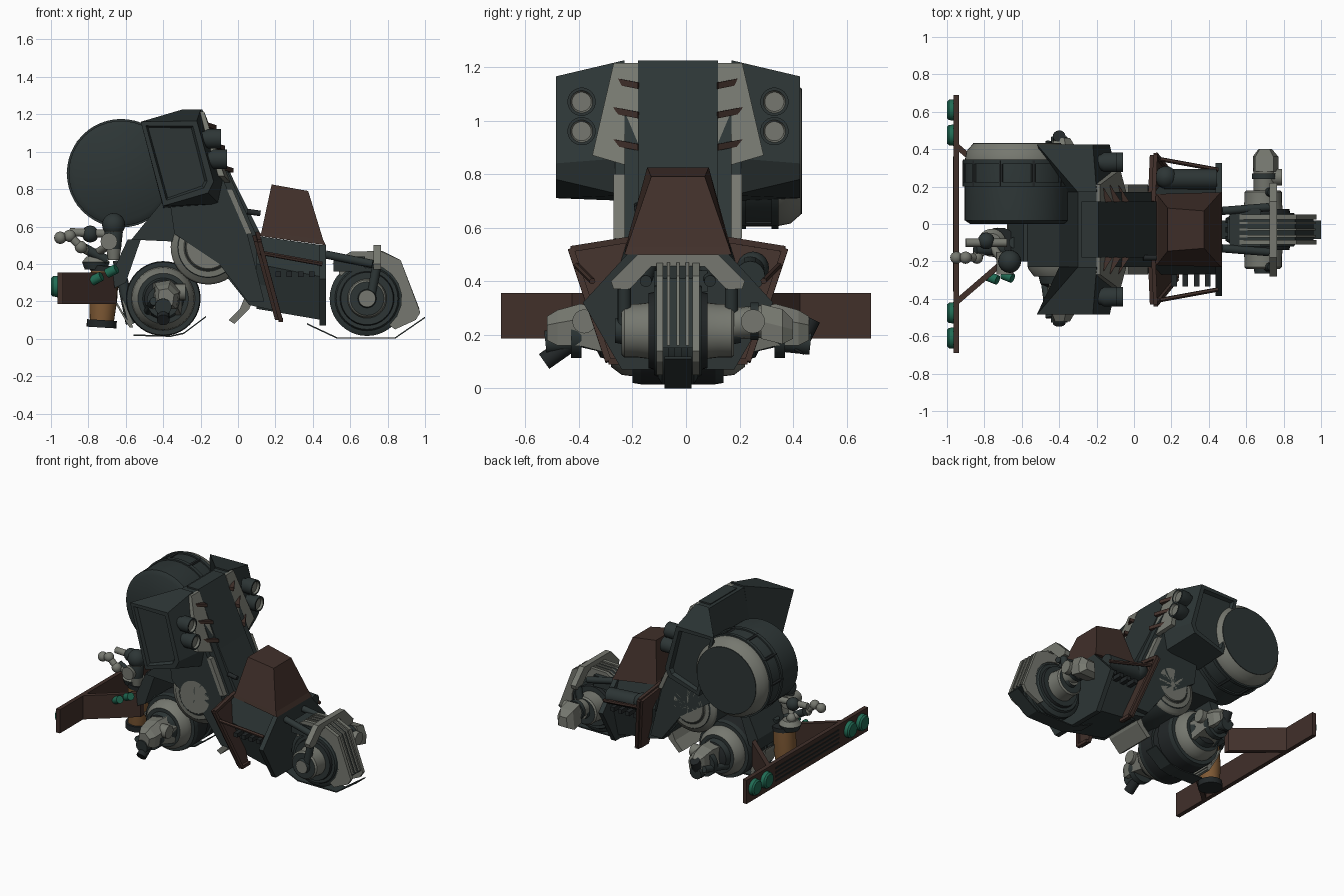
import bpy, bmesh, math
from mathutils import Vector

cube = bpy.data.objects.get("Cube")
if cube:
    bpy.data.objects.remove(cube, do_unlink=True)

Y0 = -0.03   # centre plane of the vehicle
SIDES = (("right", -1), ("left", 1))


def material(name, rgb):
    m = bpy.data.materials.new(name)
    m.use_nodes = True
    m.diffuse_color = (*rgb, 1)
    m.node_tree.nodes["Principled BSDF"].inputs["Base Color"].default_value = (*rgb, 1)
    return m


DARK = material("dark slate", (0.026, 0.036, 0.036))
BLACK = material("near black", (0.016, 0.02, 0.021))
GREY = material("warm grey", (0.18, 0.187, 0.16))
BROWN = material("brown", (0.052, 0.029, 0.023))
ORANGE = material("orange", (0.21, 0.1, 0.035))
GREEN = material("teal green", (0.015, 0.15, 0.09))


def finish(name, bm, mats, smooth=False):
    bmesh.ops.recalc_face_normals(bm, faces=bm.faces)
    me = bpy.data.meshes.new(name)
    bm.to_mesh(me)
    bm.free()
    ob = bpy.data.objects.new(name, me)
    bpy.context.collection.objects.link(ob)
    for m in mats:
        me.materials.append(m)
    if smooth:
        bpy.ops.object.select_all(action="DESELECT")
        ob.select_set(True)
        bpy.context.view_layer.objects.active = ob
        bpy.ops.object.shade_smooth_by_angle(angle=math.radians(35))


def loft(name, sections, mat, inset=0):
    """Skin a row of equal-length outlines and close both ends."""
    bm = bmesh.new()
    rings = [[bm.verts.new(p) for p in s] for s in sections]
    n = len(rings[0])
    for a, b in zip(rings, rings[1:]):
        for i in range(n):
            bm.faces.new((a[i], a[(i + 1) % n], b[(i + 1) % n], b[i]))
    bm.faces.new(rings[0])
    end = bm.faces.new(rings[-1])
    if inset:
        bmesh.ops.recalc_face_normals(bm, faces=bm.faces)
        bmesh.ops.inset_region(bm, faces=[end], thickness=inset, depth=0)
        bmesh.ops.inset_region(bm, faces=[end], thickness=inset * 0.4, depth=-inset * 0.7)
    finish(name, bm, [mat])


def prism(name, pts, y0, y1, mat):
    loft(name, [[(x, y, z) for x, z in pts] for y in (y0, y1)], mat)


def plate(name, pts, x0, x1, mat, lean=0):
    """Outline in y and z, extruded along x; lean shears x by height."""
    loft(name, [[(x + lean * z, y, z) for y, z in pts] for x in (x0, x1)], mat)


def strip(name, pts, y0, y1, mat, t=0.012):
    prism(name, pts + [(x, z + t) for x, z in reversed(pts)], y0, y1, mat)


def box(name, lo, hi, mat):
    prism(name, [(lo[0], lo[2]), (hi[0], lo[2]), (hi[0], hi[2]), (lo[0], hi[2])], lo[1], hi[1], mat)


def lathe(name, origin, axis, rows, mats, n=32):
    """Rows of (distance, radius) about an axis; one material per band, or one for all."""
    o, d = Vector(origin), Vector(axis).normalized()
    u = d.orthogonal().normalized()
    v = d.cross(u)
    bm = bmesh.new()
    rings = [[bm.verts.new(o + d * h + (u * math.cos(k * math.tau / n) + v * math.sin(k * math.tau / n)) * r)
              for k in range(n)] for h, r in rows]
    palette = list(dict.fromkeys(mats))
    for j, (a, b) in enumerate(zip(rings, rings[1:])):
        for i in range(n):
            f = bm.faces.new((a[i], a[(i + 1) % n], b[(i + 1) % n], b[i]))
            f.material_index = palette.index(mats[min(j, len(mats) - 1)])
    bm.faces.new(rings[0]).material_index = palette.index(mats[0])
    bm.faces.new(rings[-1]).material_index = palette.index(mats[-1])
    finish(name, bm, palette, True)


def rod(name, a, b, r, mat, n=16):
    a, b = Vector(a), Vector(b)
    lathe(name, a, b - a, [(0, r), ((b - a).length, r)], [mat], n)


def ball(name, c, r, mat):
    rows = [(-math.cos(t * math.pi / 10) * r, max(math.sin(t * math.pi / 10) * r, r * 0.05)) for t in range(11)]
    lathe(name, c, (0, 0, 1), rows, [mat], 16)


# Sloping dark body, grey strips on its front slope and a raised centre panel
spine = [(-.3, 1.215), (-.2, 1.215), (.1, .55), (.2, .15), (.06, .18), (-.1, .38), (-.35, .52), (-.57, .53), (-.4, .74)]
prism("spine", spine, Y0 - .2, Y0 + .2, DARK)
prism("neck_flank", [(-.29, 1.2), (-.235, 1.2), (.05, .56), (.14, .2), (.05, .2), (-.1, .4), (-.34, .56), (-.36, .7)],
      Y0 - .235, Y0 + .235, DARK)
prism("neck_panel", [(-.28, 1.225), (-.19, 1.225), (-.02, .84), (.12, .56), (.05, .56)], Y0 - .15, Y0 + .15, DARK)

# Swept cheeks of the head, fins and lamps
inner = [(-.3, 1.225), (-.2, 1.225), (-.07, .86), (-.1, .72), (-.4, .7)]
outer = [(-.52, 1.16), (-.22, 1.165), (-.13, .84), (-.16, .78), (-.4, .71)]
for tag, s in SIDES:
    loft("head_cheek_" + tag, [[(x, Y0 + s * .2, z) for x, z in inner],
                               [(x, Y0 + s * .455, z) for x, z in outer]], DARK, .035)
    loft("cheek_grey_face_" + tag, [[(-.193 + dx, Y0 + s * .15, 1.215), (-.193 + dx, Y0 + s * .24, 1.215),
                                     (-.085 + dx, Y0 + s * .32, .87), (-.04 + dx, Y0 + s * .15, .82)]
                                    for dx in (-.03, .012)], GREY)
    prism("neck_grey_strip_" + tag, [(-.06, .8), (-.03, .8), (.075, .56), (.045, .56)], Y0 + s * .15, Y0 + s * .24, GREY)
    for x, z in ((-.16, 1.13), (-.115, 1.02), (-.07, .9)):
        loft("neck_fin_" + tag, [[(x - .04, Y0 + s * .14, z + h), (x + .045, Y0 + s * .15, z + h),
                                  (x - .02, Y0 + s * .25, z + h + .02)] for h in (-.012, .012)], BROWN)
    for x, z in ((-.25, 1.07), (-.22, .96)):
        lathe("head_lamp_" + tag, (x, Y0 + s * .36, z), (1, 0, 0),
              [(0, .035), (.07, .04), (.09, .053), (.16, .053), (.16, .042), (.145, .036)],
              [DARK, DARK, DARK, DARK, GREY], 20)

# Side tank with grey shoulder and ribs
lathe("tank", (-.625, .0, .885), (0, 1, 0),
      [(0, .25), (.02, .28), (.34, .28), (.39, .27), (.43, .235), (.434, .235)], [DARK, DARK, GREY, GREY, DARK], 48)
for y in (.2, .32):
    lathe("tank_rib", (-.625, y, .885), (0, 1, 0), [(0, .28), (0, .29), (.025, .29), (.025, .28)], [DARK], 48)
for k in range(10):
    a = k * math.tau / 10
    x, z = -.625 + math.cos(a) * .28, .885 + math.sin(a) * .28
    rod("tank_rung", (x, .2, z), (x, .34, z), .012, BLACK, n=6)

# Middle drive hub
hub = [(-.235, .02), (-.235, .115), (-.23, .12), (-.23, .125), (-.225, .13), (-.222, .16), (-.215, .165), (-.205, .19), (-.19, .2)]
lathe("drive_hub", (-.16, Y0, .49), (0, 1, 0), hub + [(-d, r) for d, r in reversed(hub)],
      [GREY, GREY, DARK, GREY, GREY, DARK, GREY, GREY, DARK, GREY, GREY, DARK, GREY, GREY, DARK, GREY, GREY], 40)

# Rear drum wheel with outriggers and pegs
RX, RZ = -.4, .215
rear = [(-.31, .06), (-.29, .1), (-.25, .11), (-.25, .135), (-.21, .165), (-.17, .17), (-.17, .195), (-.14, .2), (-.03, .2), (-.03, .185)]
lathe("rear_wheel", (RX, Y0, RZ), (0, 1, 0), rear + [(-d, r) for d, r in reversed(rear)],
      [BLACK, DARK, DARK, GREY, GREY, DARK, DARK, BLACK, DARK, BLACK, DARK, BLACK, DARK, DARK, GREY, GREY, DARK, DARK, BLACK], 40)
for tag, s in SIDES:
    loft("outrigger_" + tag, [[(RX + .01 + dx * w, Y0 + s * y, z + dz * w) for dx, dz in ((-1, -1), (1, -1), (1.2, .4), (.4, 1.2), (-.8, 1))]
                              for y, z, w in ((.24, .21, .085), (.37, .23, .07), (.45, .22, .06), (.49, .22, .04))], GREY)
    lathe("outrigger_collar_" + tag, (RX, Y0, .2), (0, s, 0), [(.36, .07), (.36, .088), (.4, .088), (.4, .07)], [DARK], 20)
    rod("outrigger_cap_" + tag, (RX + .03, Y0 + s * .35, .25), (RX + .12, Y0 + s * .35, .25), .045, GREY)
    rod("peg_joint_" + tag, (RX, Y0 + s * .4, .18), (RX, Y0 + s * .495, .17), .045, DARK)
    rod("outrigger_strut_" + tag, (RX - .08, Y0 + s * .25, .15), (RX - .05, Y0 + s * .47, .2), .022, DARK)
rod("right_peg", (RX, Y0 - .4, .17), (RX, Y0 - .5, .1), .034, BLACK)
rod("left_peg", (RX, Y0 + .44, .14), (RX, Y0 + .5, .26), .034, BLACK)
strip("rear_skid", [(-.56, .015), (-.36, .01), (-.29, .025), (-.17, .115)], Y0 - .05, Y0 + .05, DARK, .008)
strip("rear_guard", [(-.68, .24), (-.65, .18), (-.58, .06), (-.56, .06), (-.62, .2)], Y0 - .1, Y0 + .1, GREY, .02)
prism("belly_hook", [(-.05, .1), (.01, .16), (.06, .28), (.11, .28), (.06, .16), (-.02, .08)], Y0 - .14, Y0 + .14, GREY)

# Front chassis, bulkhead and rails
loft("front_chassis", [[(x, Y0 + y, z) for y, z in ((-a, top), (a, top), (b, mid), (c, low), (-c, low), (-b, mid))]
                       for x, a, b, c, top, mid, low in ((.1, .19, .24, .15, .55, .4, .16), (.45, .17, .24, .18, .5, .33, .1))], DARK)
hexagon = [(-.19, .5), (.19, .5), (.355, .32), (.21, .07), (-.21, .07), (-.355, .32)]
plate("front_bulkhead", [(Y0 + y, z) for y, z in hexagon], .435, .47, DARK)
rod("left_tube", (.16, Y0 + .27, .44), (.44, Y0 + .27, .42), .055, DARK)
ball("left_tube_end", (.17, Y0 + .28, .45), .06, DARK)
for tag, s in SIDES:
    rod("side_rail_" + tag, (.12, Y0 + s * .38, .46), (.45, Y0 + s * .32, .4), .012, BROWN, n=6)
    for k in range(4):
        box("side_slat_" + tag, (.2 + k * .06, Y0 + s * .27 - .035, .33), (.23 + k * .06, Y0 + s * .27 + .035, .36), BLACK)
    # Leaning brown leg shield with raised frame
    shield = [(.15, .56), (.4, .52), (.26, .1), (.17, .1)]
    plate("leg_shield_" + tag, [(Y0 + s * y, z) for y, z in shield], .225, .25, BROWN, -.27)
    for (ya, za), (yb, zb) in zip(shield, shield[1:]):
        rod("shield_frame_" + tag, (.255 - .27 * za, Y0 + s * ya, za), (.255 - .27 * zb, Y0 + s * yb, zb), .016, BROWN, n=4)

# Brown hood
loft("hood", [[(x0, Y0 - w, z0), (x1, Y0 - w2, z1), (x1, Y0 + w2, z1), (x0, Y0 + w, z0)]
              for x0, x1, w, w2, z0, z1 in ((.11, .47, .19, .2, .55, .5), (.125, .455, .185, .19, .57, .53),
                                            (.18, .375, .115, .1, .825, .79))], BROWN)
rod("hood_handle", (.05, Y0 - .15, .68), (.12, Y0 - .15, .67), .015, BLACK)

# Front wheel, guard and hubs
FX, FZ = .69, .215
tyre = [(-.075, .12), (-.075, .175), (-.06, .2), (-.035, .2), (-.035, .185), (-.015, .185), (-.015, .2)]
lathe("front_wheel", (FX, Y0, FZ), (0, 1, 0), tyre + [(-d, r) for d, r in reversed(tyre)], [DARK], 40)
arc = [(FX + .185 * math.cos(math.radians(a)), FZ + .185 * math.sin(math.radians(a))) for a in range(-50, 141, 19)]
guard = [(.52, .41), (.6, .465), (.76, .47), (.87, .42), (.975, .14), (.95, .1), (.84, .05)]
crest = [(.5, .4), (.6, .455), (.76, .46), (.86, .41), (.96, .15), (.9, .15), (.83, .37), (.75, .42), (.6, .42)]
prism("guard_crest", crest, Y0 - .055, Y0 + .055, DARK)
for y in (-.035, 0, .035):
    prism("crest_rib", [(x + .01, z + .01) for x, z in crest], Y0 + y - .006, Y0 + y + .006, GREY)
for tag, s in SIDES:
    prism("wheel_guard_" + tag, guard + arc, Y0 + s * .055, Y0 + s * .08, GREY)
    lathe("front_hub_" + tag, (FX, Y0, FZ), (0, s, 0),
          [(.07, .175), (.09, .165), (.09, .145), (.11, .14), (.11, .105), (.15, .1), (.2, .1), (.21, .09), (.21, .05), (.235, .045)],
          [DARK, DARK, BLACK, DARK, GREY, GREY, GREY, DARK, DARK, GREY], 32)
    rod("fork_arm_" + tag, (.47, Y0 + s * .1, .45), (.72, Y0 + s * .12, .4), .022, DARK)
    rod("fork_leg_" + tag, (.74, Y0 + s * .2, .38), (.71, Y0 + s * .2, .22), .025, DARK)
box("fork_head", (.51, Y0 - .09, .36), (.68, Y0 + .11, .44), DARK)
plate("front_arch", [(Y0 + y, z) for y, z in ((-.24, .37), (-.25, .4), (-.15, .5), (.15, .5), (.25, .4), (.24, .37),
                                              (.18, .37), (.1, .455), (-.1, .455), (-.18, .37))], .725, .765, GREY)
# Left steering lever
rod("lever_arm", (.7, .16, .24), (.7, .3, .25), .06, GREY)
lathe("lever_collar", (.7, .24, .25), (0, 1, 0), [(0, .05), (0, .07), (.03, .07), (.03, .05)], [DARK], 16)
loft("lever_end", [[(.7 + dx * w, y, z + dz * w) for dx, dz in ((-1, -1), (1, -1), (1.1, 0), (.7, 1), (-.8, 1))]
                   for y, z, w in ((.28, .25, .065), (.36, .23, .065), (.4, .22, .035))], GREY)
rod("lever_cap", (.73, .25, .25), (.79, .25, .25), .045, GREY)
strip("front_skid", [(.37, .075), (.53, 0), (.84, 0), (1, .11)], Y0 - .05, Y0 + .05, DARK, .008)

# Rear bumper with stays, grooves and green lamps
box("rear_bumper", (-.965, -.69, .185), (-.935, .69, .355), BROWN)
for z in (.22, .25, .28, .31):
    box("bumper_groove", (-.969, -.36, z), (-.964, .36, z + .012), BLACK)
for tag, s in SIDES:
    loft("bumper_stay_" + tag, [[(-.94, s * .43, z), (-.94, s * .39, z), (-.65, s * .14, z), (-.65, s * .18, z)]
                                for z in (.185, .355)], BROWN)
    for y in (.475, .61):
        lathe("tail_lamp_" + tag, (-.96, s * y, .28), (-1, 0, 0), [(0, .058), (.03, .055), (.04, .045)], [GREEN], 20)

# Orange canister and the arm cluster behind the deck
lathe("canister", (-.73, -.1, .06), (.06, 0, 1),
      [(0, .08), (.04, .08), (.04, .065), (.15, .075), (.3, .075), (.3, .08), (.33, .08)], [BLACK, BLACK, ORANGE, ORANGE, BLACK], 24)
rod("rear_post", (-.57, -.1, .08), (-.64, -.1, .42), .03, DARK)
prism("rear_bracket", [(-.67, .36), (-.59, .53), (-.52, .53), (-.6, .3), (-.66, .27)], -.2, .14, DARK)
ball("arm_shoulder", (-.665, -.2, .61), .062, DARK)
lathe("arm_base", (-.665, -.2, .42), (0, 0, 1), [(0, .03), (.06, .04), (.15, .05), (.17, .04)], [GREY, DARK, GREY], 20)
rod("arm_disc", (-.69, -.27, .52), (-.69, -.15, .52), .045, GREY)
joints = [(-.69, -.22, .5), (-.77, -.1, .45), (-.84, -.18, .49), (-.9, -.18, .55), (-.95, -.18, .54)]
for a, b in zip(joints, joints[1:]):
    rod("arm_link", a, b, .022, GREY)
    ball("arm_joint", b, .033, GREY)
rod("upper_arm_link", (-.68, -.1, .56), (-.9, -.1, .57), .022, GREY)
rod("lower_arm_link", (-.7, -.14, .42), (-.85, -.14, .5), .025, DARK)
ball("arm_elbow", (-.79, -.09, .56), .045, DARK)
lathe("arm_drum", (-.76, -.1, .37), (0, 0, 1), [(0, .06), (.04, .075), (.07, .05)], [DARK, GREY], 20)
for x, y, z in ((-.78, -.28, .31), (-.7, -.27, .35)):
    rod("arm_lamp", (x, y, z), (x + .05, y - .02, z + .025), .026, GREEN)
